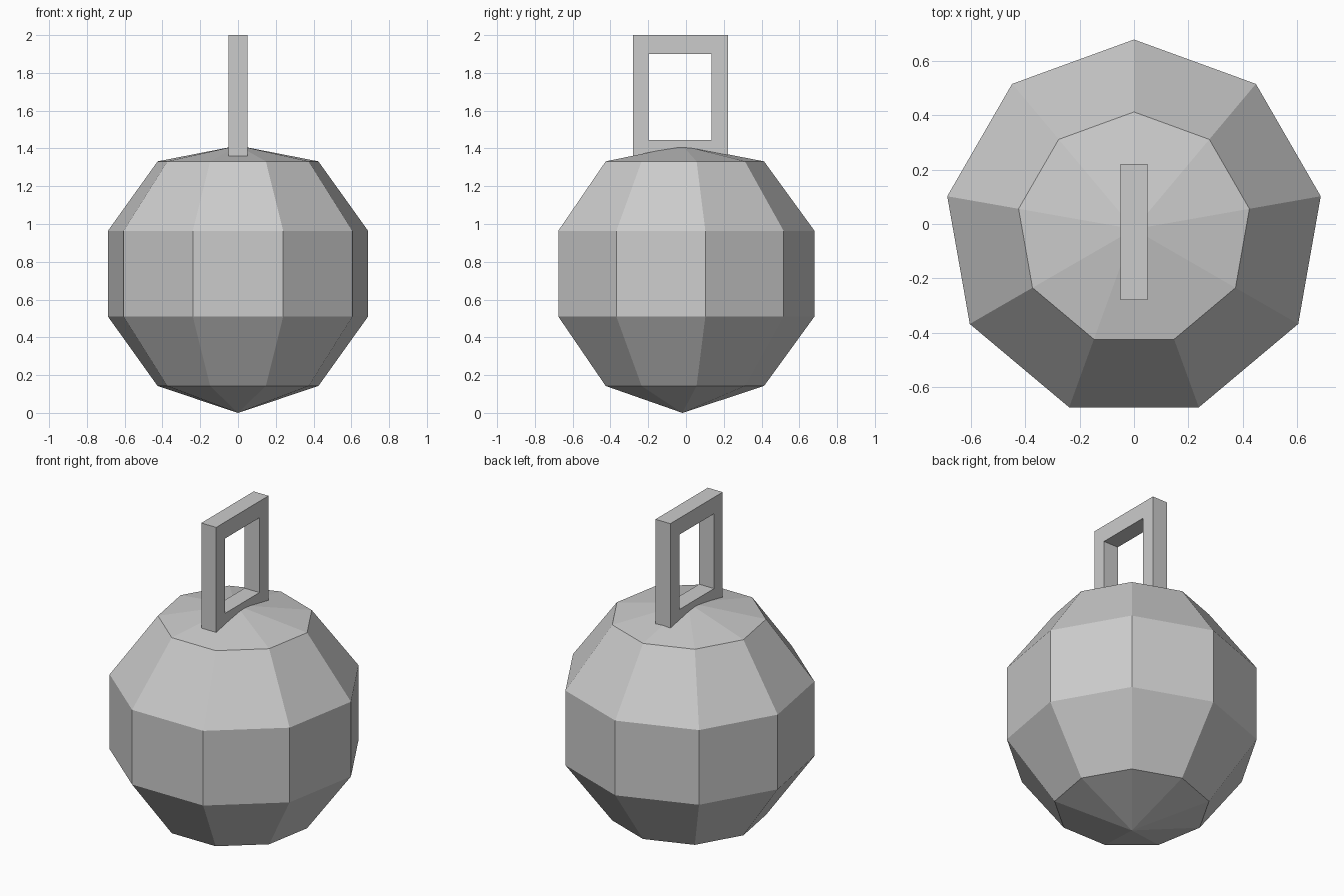
import bpy, bmesh, math
from mathutils import Vector

if "Cube" in bpy.data.objects:
    bpy.data.objects.remove(bpy.data.objects["Cube"])


def finish(bm, name):
    bmesh.ops.remove_doubles(bm, verts=bm.verts, dist=1e-4)
    bmesh.ops.recalc_face_normals(bm, faces=bm.faces)
    mesh = bpy.data.meshes.new(name)
    bm.to_mesh(mesh)
    bm.free()
    obj = bpy.data.objects.new(name, mesh)
    bpy.context.collection.objects.link(obj)
    return obj


def loop(bm, pts):
    vs = [bm.verts.new(p) for p in pts]
    return [bm.edges.new((vs[i], vs[(i + 1) % len(vs)])) for i in range(len(vs))]


# Ball: five-ring, nine-sided sphere with a slightly flattened top pole
R, CY, CZ = 0.735, -0.019, 0.737
profile = [(R * math.sin(math.radians(36 * i)), CZ - R * math.cos(math.radians(36 * i)))
           for i in range(6)]
profile[0] = (0, 0.0)
profile[5] = (0, 1.415)
bm = bmesh.new()
vs = [bm.verts.new((0, CY + r, z)) for r, z in profile]
es = [bm.edges.new(pair) for pair in zip(vs, vs[1:])]
bmesh.ops.spin(bm, geom=vs + es, cent=(0, CY, 0), axis=(0, 0, 1),
               angle=math.tau, steps=9, use_merge=False)
finish(bm, "ball")

# Handle: rectangular frame sunk into the top of the ball
bm = bmesh.new()
T = 0.05


def rect(y0, y1, z0, z1):
    return [(-T, y0, z0), (-T, y1, z0), (-T, y1, z1), (-T, y0, z1)]


edges = loop(bm, rect(-0.281, 0.222, 1.345, 2.0)) + loop(bm, rect(-0.198, 0.135, 1.445, 1.9))
bmesh.ops.bridge_loops(bm, edges=edges)
ext = bmesh.ops.extrude_face_region(bm, geom=bm.faces[:], use_keep_orig=True)
moved = [g for g in ext["geom"] if isinstance(g, bmesh.types.BMVert)]
bmesh.ops.translate(bm, verts=moved, vec=Vector((2 * T, 0, 0)))
finish(bm, "handle")
